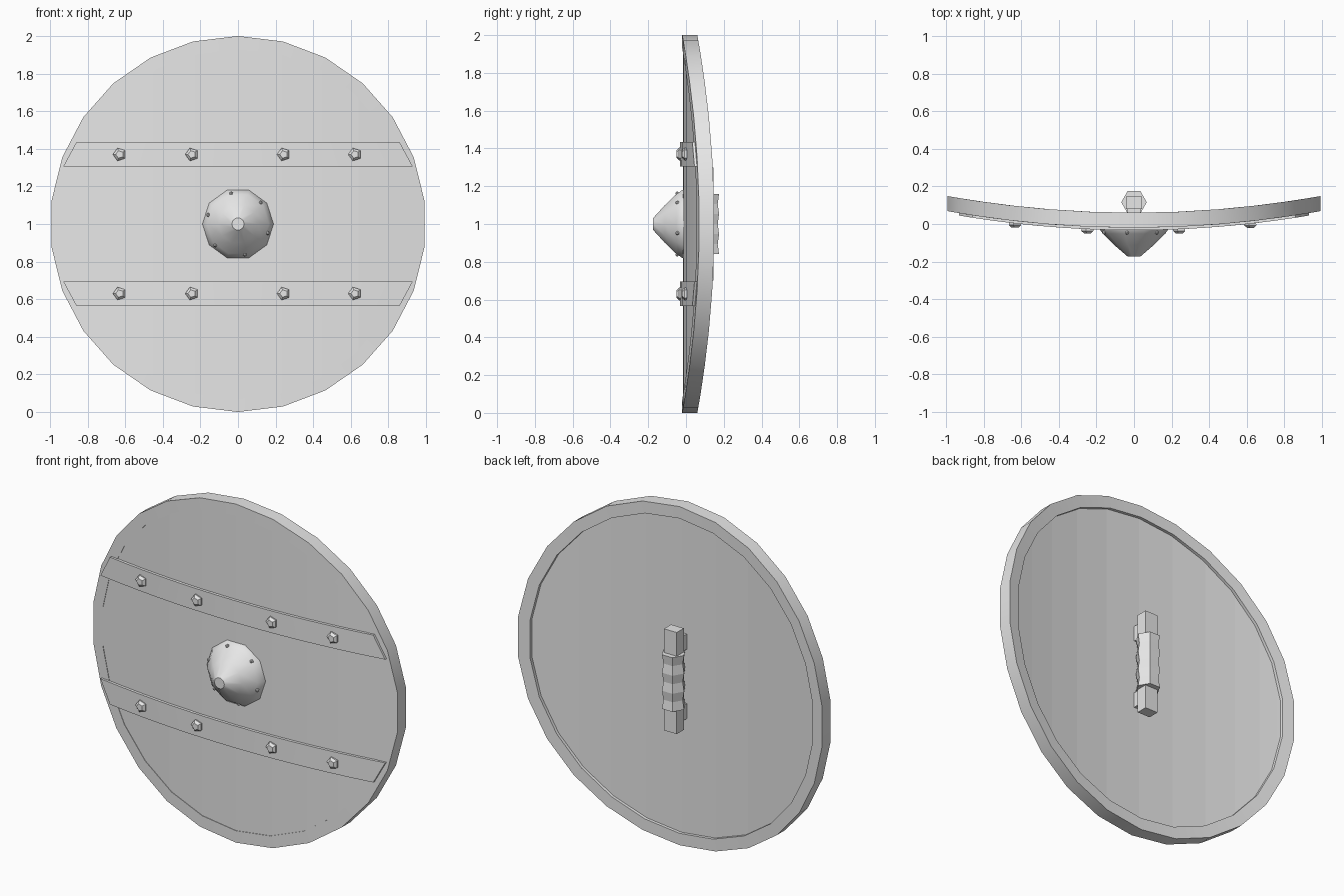
import bpy, bmesh, math
from mathutils import Matrix, Vector

if "Cube" in bpy.data.objects:
    bpy.data.objects.remove(bpy.data.objects["Cube"])

N = 26          # sides of the shield outline
CZ = 1.0        # height of the shield centre

grey = bpy.data.materials.new("plain grey")
grey.diffuse_color = (0.8, 0.8, 0.8, 1)
grey.use_nodes = True
grey.node_tree.nodes["Principled BSDF"].inputs["Base Color"].default_value = grey.diffuse_color


def bend(x):
    return 0.09 * x * x


def make(name, bm, smooth=None):
    bmesh.ops.recalc_face_normals(bm, faces=bm.faces)
    me = bpy.data.meshes.new(name)
    bm.to_mesh(me)
    bm.free()
    me.materials.append(grey)
    ob = bpy.data.objects.new(name, me)
    bpy.context.collection.objects.link(ob)
    if smooth:
        bpy.ops.object.select_all(action='DESELECT')
        ob.select_set(True)
        bpy.context.view_layer.objects.active = ob
        bpy.ops.object.shade_smooth_by_angle(angle=math.radians(smooth))
    return ob


def loft(name, rings, closed=False, smooth=None):
    """Skin a list of equal-length point rings, capped unless closed."""
    bm = bmesh.new()
    vs = [[bm.verts.new(p) for p in r] for r in rings]
    n = len(vs[0])
    for a, b in zip(vs, vs[1:] + vs[:1] if closed else vs[1:]):
        for i in range(n):
            j = (i + 1) % n
            bm.faces.new((a[i], a[j], b[j], b[i]))
    if not closed:
        bm.faces.new(vs[0])
        bm.faces.new(vs[-1])
    return make(name, bm, smooth)


def box(name, center, size):
    bm = bmesh.new()
    bmesh.ops.create_cube(bm, size=1, matrix=Matrix.Translation(center) @ Matrix.Diagonal((*size, 1)))
    return make(name, bm)


# Curved board: vertical strips between matching rim points
R = 0.965
board = []
for k in range(-6, 7):
    a = 2 * math.pi * k / N
    x, h, y = R * math.sin(a), R * math.cos(a), bend(R * math.sin(a))
    board.append([(x, y - 0.017, CZ - h), (x, y + 0.042, CZ - h),
                  (x, y + 0.042, CZ + h), (x, y - 0.017, CZ + h)])
loft("board", board)

# Rim hoop following the same bend
rim = []
for k in range(N):
    a = 2 * math.pi * k / N
    ring = []
    for r, off in ((1.0, -0.02), (1.0, 0.06), (0.93, 0.06), (0.93, -0.02)):
        x = r * math.sin(a)
        ring.append((x, bend(x) + off, CZ + r * math.cos(a)))
    rim.append(ring)
loft("rim", rim, closed=True, smooth=30)

# Two cross bands with slanted ends, each with four rivets
for side, label in ((1, "upper"), (-1, "lower")):
    rings = []
    for i in range(15):
        t = i / 7 - 1
        xi, xo = 0.93 * t, 0.86 * t
        zi, zo = CZ + side * 0.305, CZ + side * 0.435
        rings.append([(xi, bend(xi) - 0.033, zi), (xo, bend(xo) - 0.033, zo),
                      (xo, bend(xo), zo), (xi, bend(xi), zi)])
    loft(label + "_band", rings)
    for i, x in enumerate((-0.63, -0.245, 0.243, 0.622)):
        pts = []
        for r, off in ((0.033, -0.02), (0.036, -0.042), (0.021, -0.055)):
            pts.append([(x + r * math.cos(math.pi + j * math.tau / 5), bend(x) + off,
                         CZ + side * 0.37 + r * math.sin(math.pi + j * math.tau / 5))
                        for j in range(5)])
        loft(f"{label}_band_rivet_{i + 1}", pts)

# Ten-sided central boss
profile = ((0.190, 0.0), (0.189, -0.02), (0.165, -0.052), (0.105, -0.112), (0.033, -0.174))
loft("boss", [[(r * math.cos(j * math.tau / 10), y, CZ + r * math.sin(j * math.tau / 10))
               for j in range(10)] for r, y in profile], smooth=40)

# Six small studs around the boss
for i in range(6):
    a = math.radians(43 + 60 * i)
    bm = bmesh.new()
    bmesh.ops.create_icosphere(bm, subdivisions=1, radius=0.011, matrix=Matrix.Translation(
        (0.166 * math.cos(a), -0.046, CZ + 0.166 * math.sin(a))))
    make(f"boss_stud_{i + 1}", bm)

# Handle on the back: square bar, two mounts and a ribbed hexagonal grip
box("handle_bar", (0, 0.113, CZ), (0.083, 0.066, 0.60))
for side, label in ((1, "upper"), (-1, "lower")):
    box(label + "_handle_mount", (0, 0.07, CZ + side * 0.205), (0.07, 0.07, 0.09))
grip = []
for i in range(7):
    r = 0.068 if i % 2 == 0 else 0.060
    grip.append([(r * math.cos(j * math.tau / 6), 0.116 + r * math.sin(j * math.tau / 6),
                  CZ - 0.16 + 0.32 * i / 6) for j in range(6)])
loft("handle_grip", grip)
